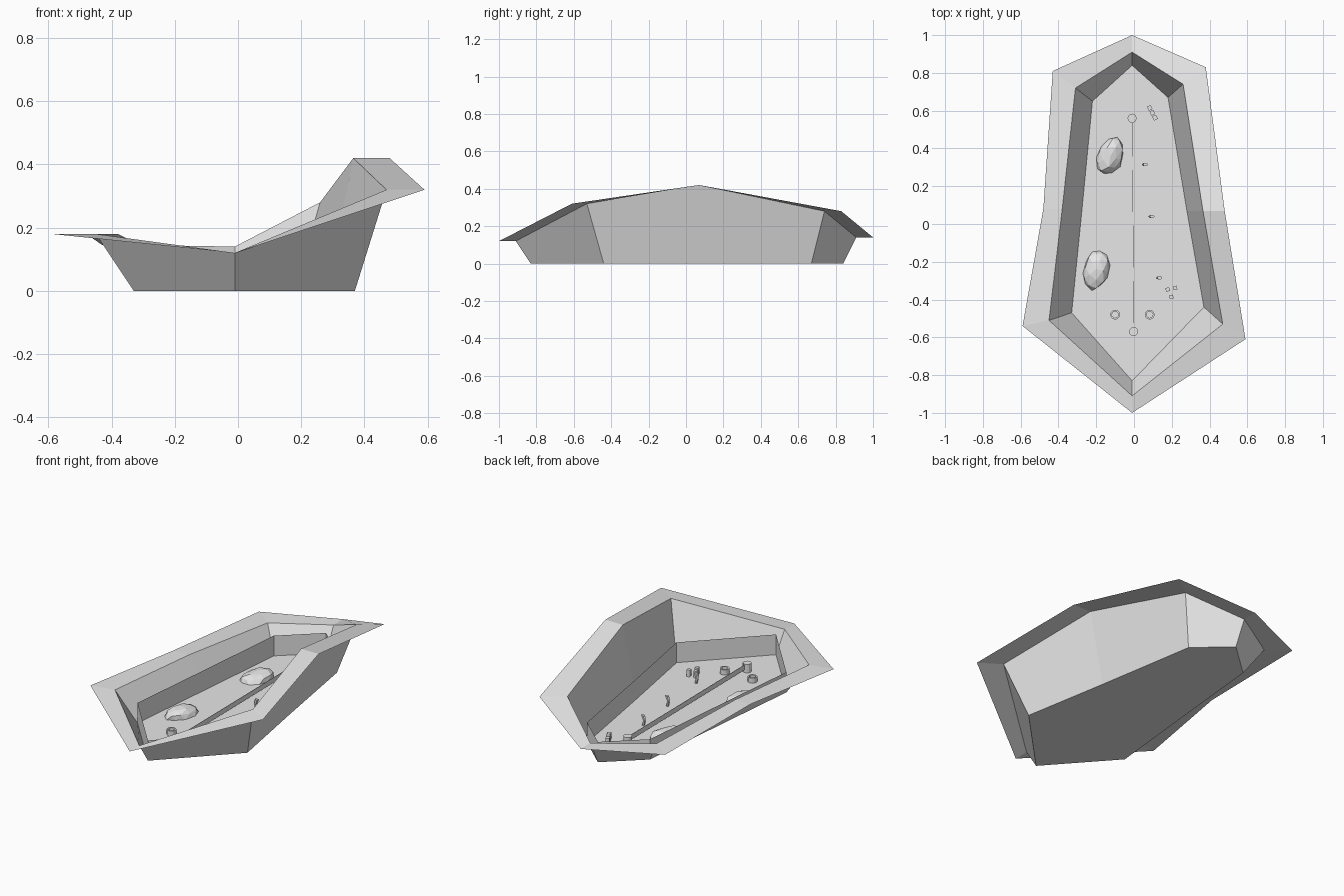
import bpy, bmesh, math, random
from mathutils import Matrix, Vector

cube = bpy.data.objects.get("Cube")
if cube:
    bpy.data.objects.remove(cube, do_unlink=True)

stone_grey = bpy.data.materials.new("pale_grey")
stone_grey.use_nodes = True
tone = (0.8, 0.8, 0.8, 1)
stone_grey.diffuse_color = tone
stone_grey.node_tree.nodes["Principled BSDF"].inputs["Base Color"].default_value = tone


def finish(name, bm):
    mesh = bpy.data.meshes.new(name)
    bm.to_mesh(mesh)
    bm.free()
    mesh.materials.append(stone_grey)
    obj = bpy.data.objects.new(name, mesh)
    bpy.context.collection.objects.link(obj)
    return obj


def band(bm, lower, upper):
    """Bridge two closed rings of vertices with quads."""
    n = len(lower)
    for i in range(n):
        j = (i + 1) % n
        bm.faces.new((lower[i], lower[j], upper[j], upper[i]))


def box(name, centre, size, turn=0):
    bm = bmesh.new()
    bmesh.ops.create_cube(bm, size=1, matrix=Matrix.Translation(centre)
                          @ Matrix.Rotation(turn, 4, 'Z')
                          @ Matrix.Diagonal((*size, 1)))
    return finish(name, bm)


def post(name, x, y, radius, height):
    bm = bmesh.new()
    bmesh.ops.create_cone(bm, cap_ends=True, segments=12, radius1=radius, radius2=radius,
                          depth=height, matrix=Matrix.Translation((x, y, height / 2)))
    return finish(name, bm)


# Plan outlines, starting at the back tip and going round past the -x side
rim_outline = [(-.01, 1), (-.43, .81), (-.48, .08), (-.59, -.54),
               (-.01, -1), (.59, -.61), (.48, .07), (.38, .83)]
lip_outline = [(-.01, .91), (-.31, .72), (-.38, .08), (-.45, -.51),
               (-.01, -.91), (.47, -.53), (.365, .07), (.26, .74)]
floor_outline = [(-.01, .84), (-.22, .65), (-.275, .08), (-.33, -.47),
                 (-.01, -.83), (.37, -.44), (.28, .07), (.18, .67)]
rim_heights = [.14, .145, .18, .18, .12, .32, .42, .28]

# Basin: flat floor, leaning walls and a wide rim of uneven height
bm = bmesh.new()
floor = [bm.verts.new((x, y, 0)) for x, y in floor_outline]
lip = [bm.verts.new((x, y, z)) for (x, y), z in zip(lip_outline, rim_heights)]
rim = [bm.verts.new((x, y, z)) for (x, y), z in zip(rim_outline, rim_heights)]
bm.faces.new(floor)
band(bm, floor, lip)
band(bm, lip, rim)
finish("basin", bm)

# Upright skirting around the floor
bm = bmesh.new()
low = [bm.verts.new((x * .999, y * .999, 0)) for x, y in floor_outline]
high = [bm.verts.new((x * .999, y * .999, .12)) for x, y in floor_outline]
band(bm, low, high)
finish("floor_skirting", bm)

# Two low faceted boulders
random.seed(4)
for side, (x, y, turn) in {"front": (-.2, -.24, -.2), "back": (-.125, .36, -.35)}.items():
    bm = bmesh.new()
    bmesh.ops.create_icosphere(bm, subdivisions=2, radius=1)
    for v in bm.verts:
        v.co *= random.uniform(.9, 1.08)
        v.co.z = max(v.co.z, 0)
    bmesh.ops.dissolve_limit(bm, angle_limit=.2, verts=bm.verts[:], edges=bm.edges[:])
    bmesh.ops.transform(bm, verts=bm.verts[:], matrix=Matrix.Translation((x, y, .001))
                        @ Matrix.Rotation(turn, 4, 'Z')
                        @ Matrix.Diagonal((.068, .108, .05, 1)))
    finish(side + "_boulder", bm)

# Thin divider panel between two round posts
box("divider_panel", (-.005, -.005, .03), (.002, 1.12, .03), .009)
post("back_post", -.01, .56, .024, .05)
post("front_post", -.002, -.57, .024, .05)

# Pair of ring-topped stools
for side, x in {"right": -.1, "left": .083}.items():
    bm = bmesh.new()
    rings = []
    for radius, z in ((.026, 0), (.026, .03), (.017, .03), (.017, .012)):
        rings.append([bm.verts.new((x + radius * math.cos(a), -.48 + radius * math.sin(a), z))
                      for a in (k * math.tau / 12 for k in range(12))])
    for a, b in zip(rings, rings[1:]):
        band(bm, a, b)
    bm.faces.new(rings[-1])
    finish(side + "_ring_stool", bm)

# Bent pegs
for i, (x, y) in enumerate(((.055, .315), (.09, .04), (.13, -.285))):
    bm = bmesh.new()
    levels = []
    for dx, z, r in ((.004, 0, .008), (-.004, .03, .01), (.006, .06, .013)):
        levels.append([bm.verts.new((x + dx + r * math.cos(a), y + .7 * r * math.sin(a), z))
                       for a in (k * math.tau / 6 for k in range(6))])
    for a, b in zip(levels, levels[1:]):
        band(bm, a, b)
    bm.faces.new(levels[-1])
    finish("bent_peg_%d" % (i + 1), bm)

# Row of blocks and a loose group of blocks
for i in range(3):
    box("row_block_%d" % (i + 1), (.083 + .014 * i, .615 - .026 * i, .018), (.022, .024, .036), .45)
for i, (x, y) in enumerate(((.178, -.347), (.218, -.338), (.198, -.386))):
    box("loose_block_%d" % (i + 1), (x, y, .02), (.02, .02, .04), .2)
